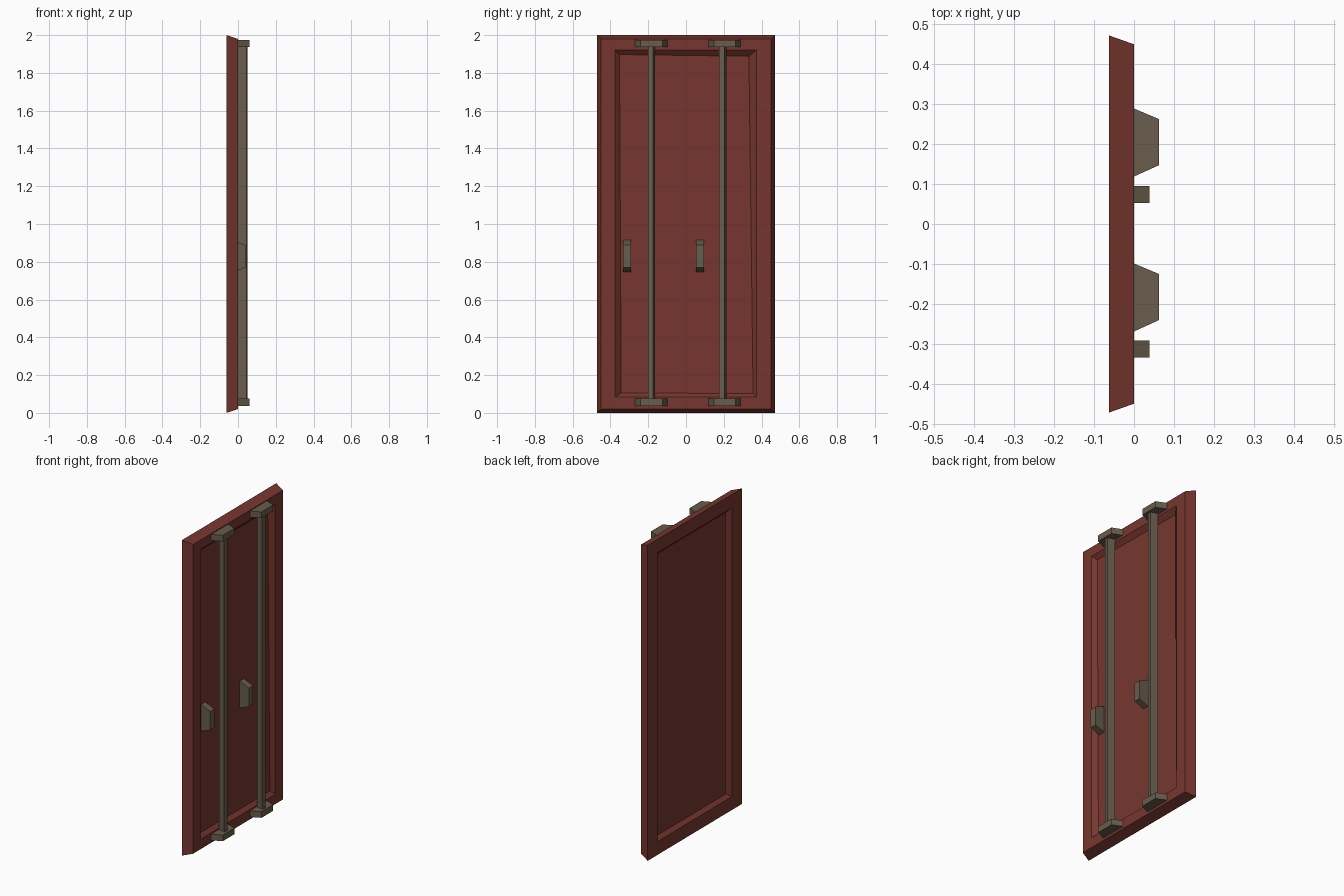
import bpy, bmesh

if "Cube" in bpy.data.objects:
    bpy.data.objects.remove(bpy.data.objects["Cube"])


def material(name, col):
    m = bpy.data.materials.new(name)
    m.diffuse_color = (*col, 1)
    m.use_nodes = True
    m.node_tree.nodes["Principled BSDF"].inputs["Base Color"].default_value = m.diffuse_color
    return m


red = material("red_paint", (0.185, 0.037, 0.029))
metal = material("dull_metal", (0.138, 0.107, 0.072))


def loft(name, rings, mat):
    """Solid skinned through a list of equal-length vertex rings."""
    bm = bmesh.new()
    vs = [[bm.verts.new(p) for p in r] for r in rings]
    for a, b in zip(vs, vs[1:]):
        n = len(a)
        for i in range(n):
            j = (i + 1) % n
            bm.faces.new((a[i], a[j], b[j], b[i]))
    bm.faces.new(vs[0])
    bm.faces.new(vs[-1])
    bmesh.ops.recalc_face_normals(bm, faces=bm.faces[:])
    me = bpy.data.meshes.new(name)
    bm.to_mesh(me)
    bm.free()
    me.materials.append(mat)
    ob = bpy.data.objects.new(name, me)
    bpy.context.collection.objects.link(ob)
    return ob


def rect(x, y0, y1, z0, z1):
    return [(x, y0, z0), (x, y1, z0), (x, y1, z1), (x, y0, z1)]


# Door slab: tapered edge, recessed panel on both sides (front one slightly warped)
loft("door_slab", [
    rect(-0.037, -0.345, 0.345, 0.105, 1.89),
    rect(-0.062, -0.372, 0.372, 0.085, 1.915),
    rect(-0.062, -0.472, 0.472, 0, 2),
    rect(0, -0.45, 0.45, 0.02, 1.98),
    rect(0, -0.375, 0.372, 0.083, 1.92),
    [(-0.025, -0.343, 0.105), (-0.025, 0.355, 0.103),
     (-0.025, 0.333, 1.888), (-0.025, -0.352, 1.897)],
], red)

# Two sets of locking bar, end brackets and handle
for side, dy in (("left", 0.0), ("right", 0.378)):
    prof = [(0.045, -0.202), (0.05, -0.175), (0.003, -0.163), (0.0, -0.19)]
    loft(side + "_locking_bar",
         [[(x, y + dy, z) for x, y in prof] for z in (0.05, 1.96)], metal)

    for end, z in (("bottom", 0.036), ("top", 1.936)):
        y = dy + (0.01 if side == "right" else 0.0)
        loft(f"{side}_{end}_bracket", [
            rect(-0.002, -0.27 + y, -0.098 + y, z, z + 0.039),
            rect(0.062, -0.241 + y, -0.125 + y, z, z + 0.039)], metal)

    y = -0.334 + (0.387 if side == "right" else 0.0)
    loft(side + "_handle", [
        rect(-0.027, y, y + 0.042, 0.744, 0.916),
        rect(0.039, y, y + 0.042, 0.77, 0.888)], metal)
